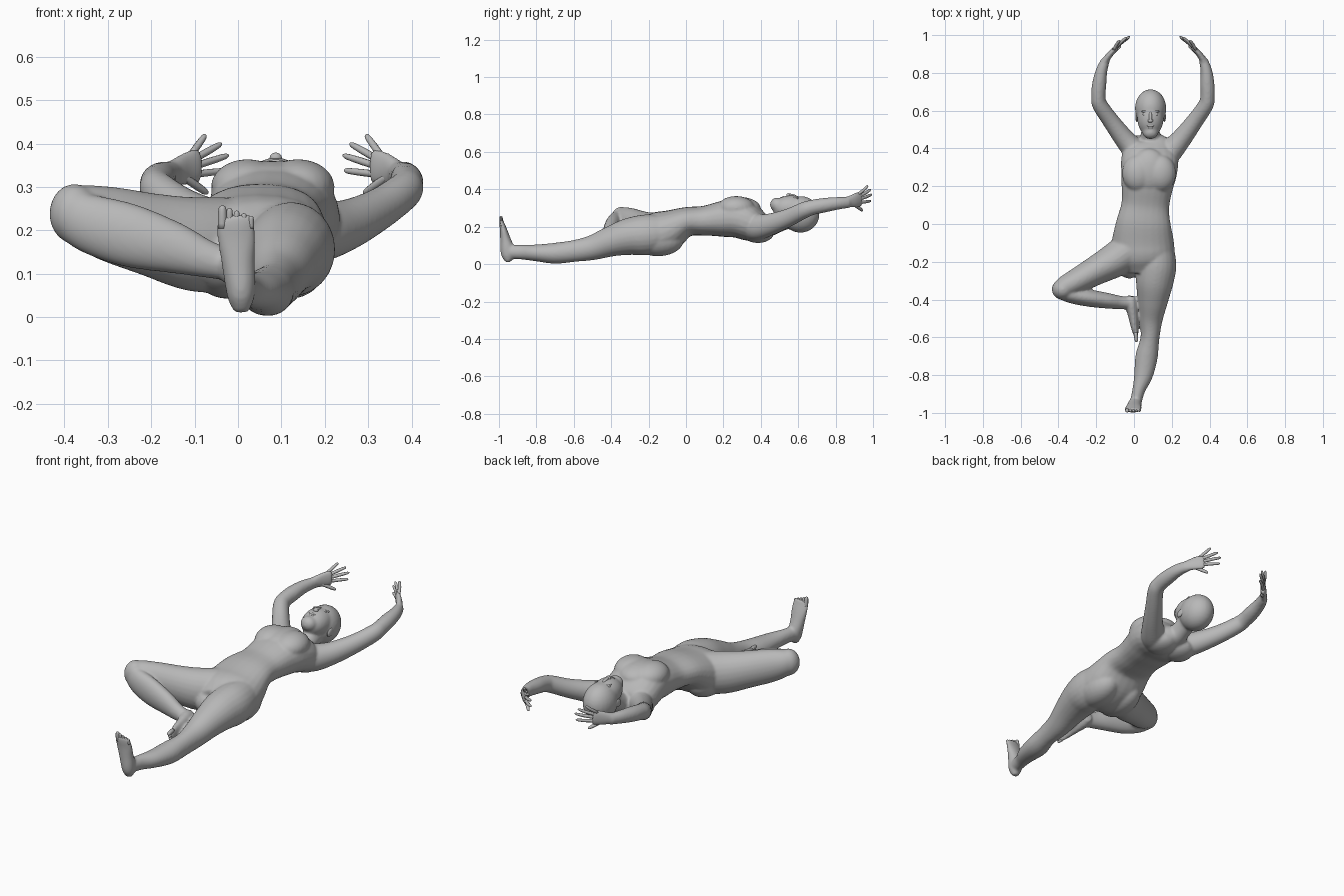
import bpy, bmesh, math
from mathutils import Vector, Matrix

skin = bpy.data.materials.new("plain_grey")
skin.diffuse_color = (0.48, 0.48, 0.48, 1)


def mirror_x(x, y):
    """Other arm; its hand sits slightly further out."""
    return 0.2 - x + 0.02 * min(max((y - 0.7) / 0.2, 0), 1)


def spline(rows, steps):
    """Catmull-Rom interpolation of (x, y, z, half width, half height) rows."""
    pts = [rows[0]] + list(rows) + [rows[-1]]
    out = []
    for i in range(1, len(pts) - 2):
        for s in range(steps):
            t = s / steps
            out.append([0.5 * (2 * b + (c - a) * t + (2 * a - 5 * b + 4 * c - d) * t * t
                               + (3 * b - a - 3 * c + d) * t ** 3)
                        for a, b, c, d in zip(*pts[i - 1:i + 3])])
    return out + [list(rows[-1])]


def loft(bm, rows, up=(0, 0, 1), sides=24, steps=5, square=1.0):
    """Closed tube of elliptical sections."""
    rows = spline(rows, steps)
    up, rings = Vector(up), []
    for i, r in enumerate(rows):
        t = Vector(rows[min(i + 1, len(rows) - 1)][:3]) - Vector(rows[max(i - 1, 0)][:3])
        side = t.normalized().cross(up).normalized()
        rise = side.cross(t.normalized())
        ring = []
        for k in range(sides):
            c, s = math.cos(math.tau * k / sides), math.sin(math.tau * k / sides)
            c, s = (math.copysign(abs(v) ** square, v) for v in (c, s))
            ring.append(bm.verts.new(Vector(r[:3]) + side * c * r[3] + rise * s * r[4]))
        rings.append(ring)
    for a, b in zip(rings, rings[1:]):
        for k in range(sides):
            n = (k + 1) % sides
            bm.faces.new((a[k], a[n], b[n], b[k]))
    bm.faces.new(rings[0][::-1])
    bm.faces.new(rings[-1])


def ball(bm, centre, radii, tilt=0):
    bmesh.ops.create_uvsphere(
        bm, u_segments=24, v_segments=14, radius=1,
        matrix=Matrix.Translation(centre) @ Matrix.Rotation(tilt, 4, 'X') @ Matrix.Diagonal((*radii, 1)))


def digit(bm, a, b, r, up=(0, 0, 1), bend=(0, 0, 0)):
    """Finger or toe with a rounded tip."""
    a, b = Vector(a), Vector(b)
    rows = []
    for t, k in ((0, 1), (0.5, 1), (0.85, 0.85), (0.96, 0.6), (1, 0.25)):
        p = a.lerp(b, t) + Vector(bend) * math.sin(math.pi * t)
        rows.append((*p, r * k, r * k))
    loft(bm, rows, up, 10, 2)


def finish(bm, name):
    bmesh.ops.recalc_face_normals(bm, faces=bm.faces)
    for f in bm.faces:
        f.smooth = True
    me = bpy.data.meshes.new(name)
    bm.to_mesh(me)
    bm.free()
    me.materials.append(skin)
    ob = bpy.data.objects.new(name, me)
    bpy.context.collection.objects.link(ob)
    return ob


body = bmesh.new()

# torso
loft(body, [(.085, .47, .205, .045, .04), (.09, .43, .20, .105, .06), (.085, .36, .215, .148, .095),
            (.08, .28, .245, .149, .105), (.07, .20, .242, .137, .097), (.06, .10, .232, .127, .080),
            (.05, 0, .225, .146, .080), (.047, -.1, .178, .165, .112), (.05, -.18, .155, .16, .112),
            (.055, -.25, .145, .10, .08)], square=0.9)
for x in (.022, .138):
    ball(body, (x, .268, .30), (.085, .10, .064))        # breasts
    ball(body, (x, .385, .165), (.08, .085, .052))       # shoulder blades
ball(body, (.08, .28, .30), (.10, .12, .06))             # breastbone
for x in (-.025, .12):
    ball(body, (x, -.15, .132), (.088, .14, .090))       # buttocks

# neck and head
loft(body, [(.088, .37, .19, .11, .065), (.087, .44, .2, .062, .054),
            (.087, .50, .225, .048, .052), (.088, .57, .25, .05, .05)])
ball(body, (.088, .612, .266), (.083, .102, .098))
ball(body, (.087, .56, .300), (.070, .098, .068))
ball(body, (.087, .485, .318), (.042, .036, .038))

# straight leg and its foot
loft(body, [(.12, -.06, .18, .075, .08), (.122, -.2, .158, .102, .108), (.11, -.3, .148, .1, .1),
            (.10, -.4, .122, .082, .082), (.09, -.5, .088, .063, .067), (.085, -.6, .07, .05, .058),
            (.067, -.7, .058, .059, .056), (.05, -.8, .06, .050, .045), (.025, -.88, .064, .034, .039),
            (.008, -.95, .065, .031, .037)])
loft(body, [(.008, -.955, .011, .016, .014), (.007, -.952, .04, .030, .034), (.005, -.955, .08, .036, .038),
            (0, -.965, .13, .039, .029), (-.003, -.975, .18, .045, .020), (-.005, -.984, .215, .044, .014),
            (-.006, -.987, .235, .039, .010)], up=(0, 1, 0))

# folded leg: thigh, knee, shin, foot
loft(body, [(.03, -.09, .175, .09, .095), (-.02, -.135, .168, .098, .108), (-.1, -.19, .168, .092, .109),
            (-.2, -.245, .190, .078, .096), (-.3, -.3, .216, .067, .086), (-.37, -.335, .237, .057, .069),
            (-.41, -.355, .24, .037, .050)])
ball(body, (-.377, -.346, .238), (.058, .056, .069))
loft(body, [(-.395, -.35, .24, .04, .055), (-.34, -.372, .215, .045, .068), (-.25, -.39, .188, .046, .073),
            (-.15, -.405, .160, .042, .06), (-.08, -.415, .136, .036, .045), (-.02, -.42, .120, .032, .036)])
loft(body, [(-.01, -.382, .122, .022, .030), (-.015, -.42, .118, .034, .042), (-.005, -.48, .106, .028, .042),
            (.002, -.54, .095, .020, .041), (.009, -.58, .088, .014, .039), (.011, -.60, .086, .010, .033)])

# arms and palms
arm = [(.06, .32, .20, .05, .06), (.012, .38, .198, .064, .070), (-.05, .45, .212, .054, .059),
       (-.122, .545, .247, .045, .049), (-.18, .63, .288, .041, .044), (-.189, .675, .303, .038, .041),
       (-.184, .74, .315, .038, .039), (-.172, .81, .325, .031, .034), (-.15, .87, .33, .023, .030)]
palm = [(-.16, .855, .33, .021, .027), (-.125, .90, .34, .016, .038), (-.098, .928, .347, .014, .042),
        (-.088, .938, .348, .011, .039)]
for rows in (arm, palm):
    loft(body, rows)
    loft(body, [(mirror_x(r[0], r[1]), *r[1:]) for r in rows])

# blend the masses into one skin
ob = finish(body, "body")
rem = ob.modifiers.new("blend", 'REMESH')
rem.mode, rem.voxel_size, rem.use_smooth_shade = 'VOXEL', 0.006, True
smo = ob.modifiers.new("soften", 'SMOOTH')
smo.factor, smo.iterations = 0.5, 13

# fingers: base height, tip x, y, z
FINGERS = [(.374, -.075, .972, .420), (.360, -.038, .988, .400),
           (.345, -.022, .993, .373), (.328, -.025, .988, .338)]
for name, other in (("right_fingers", False), ("left_fingers", True)):
    bm = bmesh.new()

    def put(x, y, z):
        return (mirror_x(x, y), y, z) if other else (x, y, z)
    for z, *tip in FINGERS:
        digit(bm, put(-.108, .920, z), put(*tip), .0083, bend=(0, .005, 0))
    digit(bm, put(-.135, .885, .33), put(-.07, .945, .285), .0095)
    finish(bm, name)

# toes, largest on the inner side
straight, folded = bmesh.new(), bmesh.new()
for i in range(5):
    r = .0105 if i == 0 else .0085 - .0004 * i
    digit(straight, (-.036 + .0165 * i, -.984, .205), (-.036 + .0165 * i, -.990, .257 - .006 * i), r, (0, 1, 0))
    digit(folded, (.008, -.575, .118 - .0155 * i), (.014, -.624 + .006 * i, .115 - .0155 * i), r)
finish(straight, "straight_leg_toes")
finish(folded, "folded_leg_toes")

# face
nose, lips, eyes, ears = (bmesh.new() for _ in range(4))
ball(nose, (.087, .568, .364), (.009, .030, .011), -0.25)
ball(nose, (.087, .547, .367), (.014, .011, .012))
ball(lips, (.087, .519, .357), (.020, .006, .006))
ball(lips, (.087, .510, .353), (.017, .006, .006))
for s in (-1, 1):
    ball(eyes, (.087 + .028 * s, .580, .353), (.013, .007, .007))
    ball(eyes, (.087 + .029 * s, .596, .352), (.019, .006, .007))
    ball(ears, (.088 + .073 * s, .568, .258), (.008, .028, .020), 0.3)
finish(nose, "nose")
finish(lips, "lips")
finish(eyes, "eyes_and_brows")
finish(ears, "ears")
